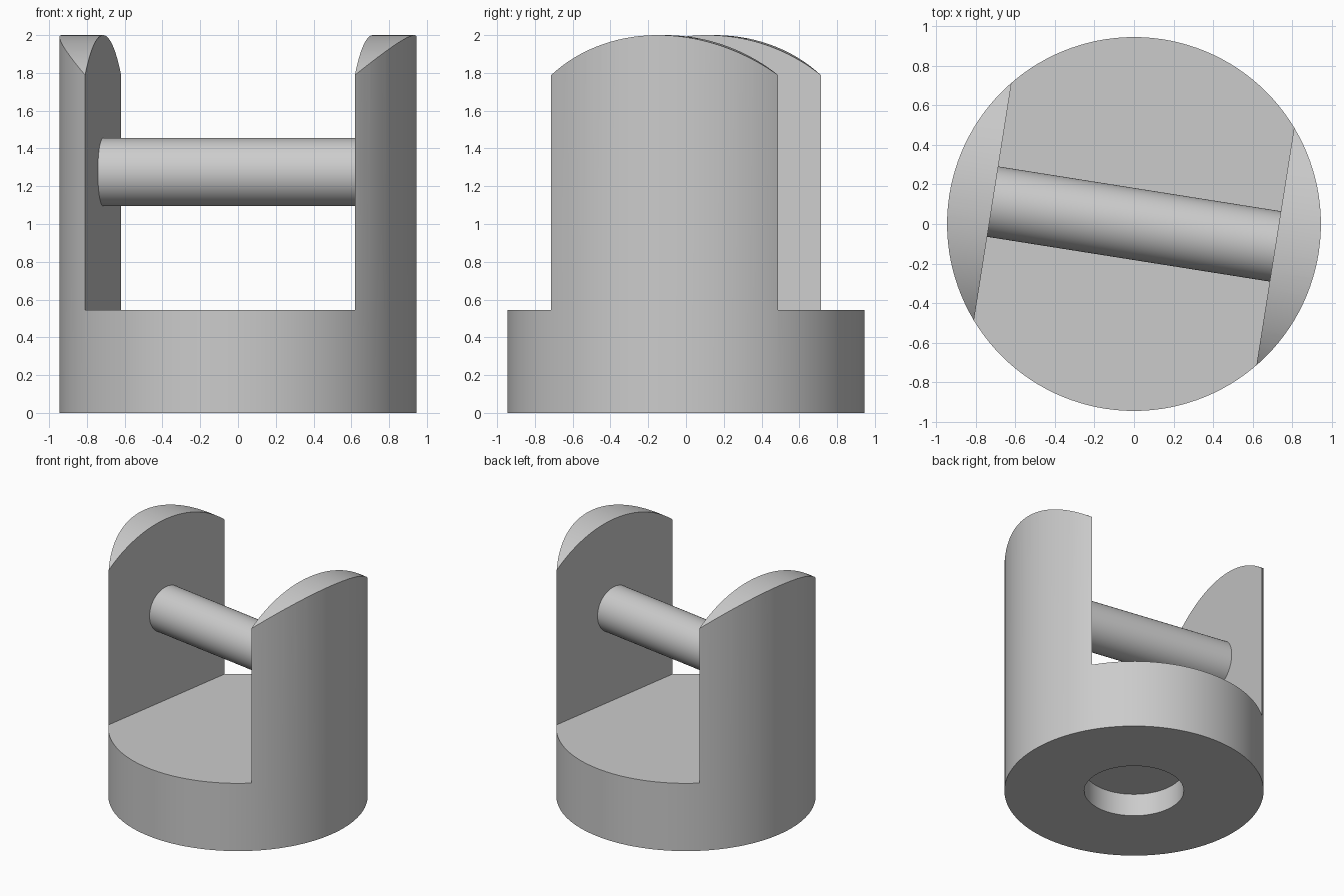
import bpy
import math

if "Cube" in bpy.data.objects:
    bpy.data.objects.remove(bpy.data.objects["Cube"], do_unlink=True)

RADIUS, HEIGHT, FLOOR = 0.945, 2.0, 0.545
HALF_GAP, CROWN = 0.723, 0.98
TURN = math.radians(-9)

grey = bpy.data.materials.new("plain grey")
grey.use_nodes = True
grey.diffuse_color = (0.6, 0.6, 0.6, 1)
grey.node_tree.nodes["Principled BSDF"].inputs["Base Color"].default_value = (0.6, 0.6, 0.6, 1)


def finish(name):
    obj = bpy.context.object
    obj.name = name
    obj.data.materials.clear()
    obj.data.materials.append(grey)
    return obj


def cylinder(name, radius, depth, z, rotation=(0, 0, 0), sides=128):
    bpy.ops.mesh.primitive_cylinder_add(vertices=sides, radius=radius, depth=depth,
                                        location=(0, 0, z), rotation=rotation)
    return finish(name)


def box(name, size, z):
    bpy.ops.mesh.primitive_cube_add(size=1, location=(0, 0, z), rotation=(0, 0, TURN))
    obj = finish(name)
    obj.scale = size
    return obj


def crown_prism(name):
    # Arched profile extruded across the body
    arc = [math.pi * i / 96 for i in range(97)]
    profile = [(CROWN * math.cos(a), HEIGHT - CROWN + CROWN * math.sin(a)) for a in arc]
    profile += [(-CROWN, -0.2), (CROWN, -0.2)]
    n = len(profile)
    verts = [(x, y, z) for x in (-1.2, 1.2) for y, z in profile]
    faces = [tuple(reversed(range(n))), tuple(range(n, 2 * n))]
    faces += [(i, (i + 1) % n, n + (i + 1) % n, n + i) for i in range(n)]
    mesh = bpy.data.meshes.new(name)
    mesh.from_pydata(verts, [], faces)
    obj = bpy.data.objects.new(name, mesh)
    bpy.context.collection.objects.link(obj)
    mesh.materials.append(grey)
    obj.rotation_euler.z = TURN
    return obj


def carve(target, cutter, operation):
    mod = target.modifiers.new(cutter.name, 'BOOLEAN')
    mod.operation, mod.object, mod.solver = operation, cutter, 'EXACT'
    bpy.ops.object.select_all(action='DESELECT')
    bpy.context.view_layer.objects.active = target
    target.select_set(True)
    bpy.ops.object.modifier_apply(modifier=mod.name)
    bpy.data.objects.remove(cutter, do_unlink=True)


def smooth(obj):
    bpy.ops.object.select_all(action='DESELECT')
    bpy.context.view_layer.objects.active = obj
    obj.select_set(True)
    bpy.ops.object.shade_smooth_by_angle(angle=math.radians(25))


# Round body with two upright cheeks, arched on top
body = cylinder("fork_body", RADIUS, HEIGHT + 0.1, (HEIGHT + 0.1) / 2)
carve(body, crown_prism("crown_cutter"), 'INTERSECT')
carve(body, box("slot_cutter", (2 * HALF_GAP, 3, 2), FLOOR + 1), 'DIFFERENCE')

# Blind hole in the underside
carve(body, cylinder("hole_cutter", 0.363, 0.36, 0, sides=64), 'DIFFERENCE')
smooth(body)

# Cross pin between the cheeks
pin = cylinder("cross_pin", 0.18, 2 * HALF_GAP + 0.01, 1.275,
               (0, math.pi / 2, TURN), sides=64)
smooth(pin)
